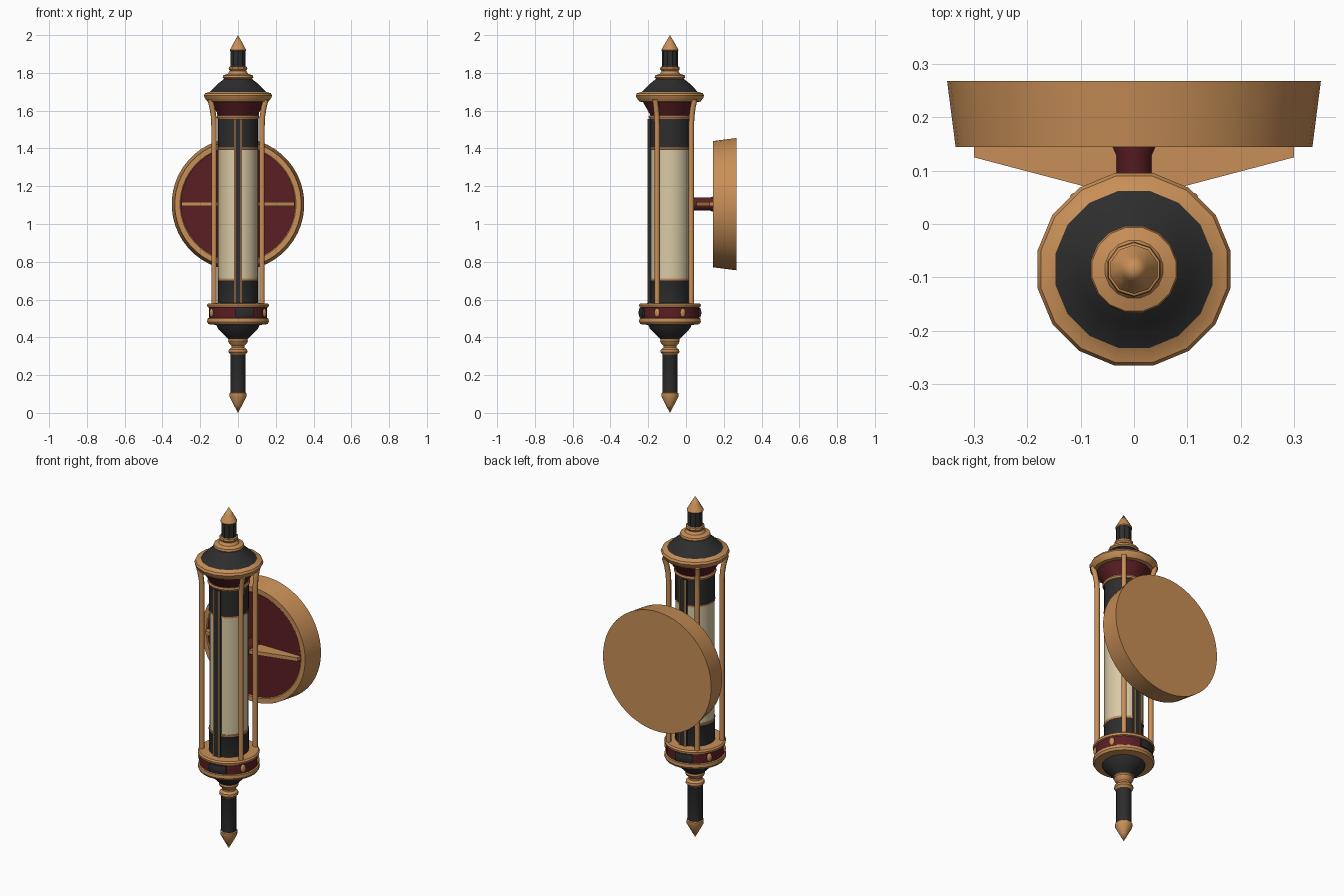
import bpy, bmesh, math
from mathutils import Matrix, Vector

if "Cube" in bpy.data.objects:
    bpy.data.objects.remove(bpy.data.objects["Cube"])

AX = -0.085      # y of the lantern axis
PZ = 1.105       # height of the wall plate centre


def material(name, rgb):
    m = bpy.data.materials.new(name)
    m.diffuse_color = (*rgb, 1)
    m.use_nodes = True
    m.node_tree.nodes["Principled BSDF"].inputs["Base Color"].default_value = m.diffuse_color
    return m


MATS = {
    'g': material("warm brass", (0.58, 0.275, 0.095)),
    'k': material("charcoal", (0.026, 0.026, 0.026)),
    'r': material("dark red", (0.105, 0.013, 0.017)),
    'c': material("cream glass", (0.70, 0.59, 0.38)),
}
KEYS = list(MATS)


def finish(name, bm, smooth=35):
    bmesh.ops.recalc_face_normals(bm, faces=bm.faces)
    me = bpy.data.meshes.new(name)
    bm.to_mesh(me)
    bm.free()
    for k in KEYS:
        me.materials.append(MATS[k])
    ob = bpy.data.objects.new(name, me)
    bpy.context.collection.objects.link(ob)
    bpy.ops.object.select_all(action='DESELECT')
    ob.select_set(True)
    bpy.context.view_layer.objects.active = ob
    if smooth:
        bpy.ops.object.shade_smooth_by_angle(angle=math.radians(smooth))
    return ob


def lathe(name, profile, colours, segs=16, mat=None, phase=0.5):
    """Turn (radius, height) points round z; one colour letter per step."""
    bm = bmesh.new()
    rings = []
    for r, z in profile:
        if r < 1e-5:
            rings.append([bm.verts.new((0, 0, z))] * segs)
        else:
            rings.append([bm.verts.new((r * math.cos(a), r * math.sin(a), z)) for a in
                          ((i + phase) * math.tau / segs for i in range(segs))])
    for lo, hi, c in zip(rings, rings[1:], colours):
        for i in range(segs):
            j = (i + 1) % segs
            f = bm.faces.new(list(dict.fromkeys((lo[i], lo[j], hi[j], hi[i]))))
            f.material_index = KEYS.index(c)
    bm.transform(mat or Matrix.Translation((0, AX, 0)))
    return finish(name, bm)


def box(name, centre, size, c):
    bm = bmesh.new()
    bmesh.ops.create_cube(bm, size=1)
    bm.transform(Matrix.Translation(centre) @ Matrix.Diagonal((*size, 1)))
    for f in bm.faces:
        f.material_index = KEYS.index(c)
    return finish(name, bm, 0)


# Top finial: spike, dark neck and brass collar
lathe("top_finial",
      [(0, 2.0), (0.024, 1.96), (0.046, 1.92), (0.042, 1.915), (0.042, 1.835), (0.05, 1.832),
       (0.052, 1.82), (0.044, 1.81), (0.046, 1.80), (0, 1.80)], "gggkggggg", 10)

# Roof cap: collar, dark cone, brass rim, red funnel underneath
lathe("roof_cap",
      [(0, 1.815), (0.045, 1.81), (0.055, 1.795), (0.08, 1.787), (0.083, 1.775), (0.075, 1.768),
       (0.105, 1.745), (0.15, 1.70), (0.178, 1.692), (0.184, 1.68), (0.180, 1.668), (0.165, 1.648),
       (0.145, 1.645), (0.105, 1.575), (0, 1.575)], "gggggkkgggggrr", 16)

# Tube: brass ring, dark ends, cream glass
lathe("lantern_tube",
      [(0, 1.578), (0.110, 1.575), (0.114, 1.566), (0.110, 1.557), (0.106, 1.555), (0.106, 1.405),
       (0.107, 1.405), (0.107, 1.396), (0.104, 1.395), (0.104, 0.712), (0.107, 0.711), (0.107, 0.702),
       (0.106, 0.70), (0.106, 0.57), (0, 0.57)], "ggggkgggcgggkk", 24)

# Base: brass rings around a red band, dark cone below
lathe("base_drum",
      [(0, 0.582), (0.158, 0.58), (0.165, 0.572), (0.163, 0.560), (0.156, 0.557), (0.156, 0.503),
       (0.163, 0.50), (0.165, 0.482), (0.158, 0.470), (0.115, 0.465), (0.108, 0.448), (0.055, 0.393),
       (0.05, 0.39), (0, 0.39)], "ggggrggggkkgg", 24)

# Bottom finial: turned brass neck, dark grip, spike
lathe("bottom_finial",
      [(0.05, 0.40), (0.054, 0.380), (0.048, 0.368), (0.036, 0.355), (0.036, 0.345), (0.05, 0.335),
       (0.052, 0.322), (0.042, 0.312), (0.041, 0.31), (0.041, 0.108), (0.046, 0.104), (0.046, 0.085),
       (0.022, 0.04), (0, 0.0)], "ggggggggkgggg", 12)

# Dark staves with brass edging, front and back of the tube
for side, label in ((-1, "front"), (1, "back")):
    box(label + "_stave", (0, AX + side * 0.104, 1.068), (0.044, 0.022, 0.976), 'k')
    for s in (-1, 1):
        box(label + "_stave_edging", (s * 0.018, AX + side * 0.106, 1.068), (0.007, 0.024, 0.976), 'g')

# Cage rods flaring outwards under the roof
for sx in (-1, 1):
    for x, y in ((0.127, -0.068), (0.093, 0.113)):
        cu = bpy.data.curves.new("cage_rod", 'CURVE')
        cu.dimensions = '3D'
        cu.bevel_depth = 0.0145
        cu.bevel_resolution = 2
        cu.use_fill_caps = True
        path = [(1, 0.565), (1, 1.52), (1.02, 1.57), (1.08, 1.62), (1.16, 1.66)]
        sp = cu.splines.new('POLY')
        sp.points.add(len(path) - 1)
        for p, (k, z) in zip(sp.points, path):
            p.co = (sx * x * k, AX + y * k, z, 1)
        sp.use_smooth = True
        cu.materials.append(MATS['g'])
        ob = bpy.data.objects.new("cage_rod", cu)
        bpy.context.collection.objects.link(ob)
        bpy.ops.object.select_all(action='DESELECT')
        ob.select_set(True)
        bpy.context.view_layer.objects.active = ob
        bpy.ops.object.convert(target='MESH')

# Oval brass studs on the red band
for a in (26, 154, 206, 334):
    a = math.radians(a)
    bm = bmesh.new()
    bmesh.ops.create_uvsphere(bm, u_segments=12, v_segments=8, radius=1)
    bm.transform(Matrix.Translation((0.155 * math.cos(a), AX + 0.155 * math.sin(a), 0.53))
                 @ Matrix.Rotation(a, 4, 'Z') @ Matrix.Diagonal((0.010, 0.015, 0.024, 1)))
    finish("band_stud", bm)

# Dark raised panels on the band, front and back
for turn in (0, math.pi):
    bm = bmesh.new()
    n = 4
    cols = []
    for i in range(n + 1):
        a = math.radians(-95 + 35 * i / n) + turn
        d = Vector((math.cos(a), math.sin(a), 0))
        cols.append([bm.verts.new(d * r + Vector((0, AX, z)))
                     for r, z in ((0.145, 0.502), (0.162, 0.506), (0.168, 0.53), (0.162, 0.554), (0.145, 0.558))])
    for p, q in zip(cols, cols[1:]):
        for i in range(4):
            bm.faces.new((p[i], q[i], q[i + 1], p[i + 1]))
    for end in (cols[0], cols[-1]):
        bm.faces.new(end)
    for f in bm.faces:
        f.material_index = KEYS.index('k')
    finish("band_panel", bm)

# Wall plate: brass dish with a red inset face (turned about y)
TO_Y = Matrix.Translation((0, 0, PZ)) @ Matrix.Rotation(-math.pi / 2, 4, 'X')
lathe("wall_plate",
      [(0, 0.150), (0.302, 0.150), (0.307, 0.145), (0.335, 0.144), (0.351, 0.268), (0, 0.268)],
      "rgggg", 48, TO_Y)

# Stem joining plate and lantern
lathe("wall_stem", [(0.035, 0.0), (0.035, 0.128), (0.042, 0.145), (0.042, 0.155)], "rrr", 16, TO_Y)

# Tapered horizontal bracket fin
bm = bmesh.new()
outline = [(-0.3, 0.155), (-0.3, 0.125), (0, 0.046), (0.3, 0.125), (0.3, 0.155)]
face = bm.faces.new([bm.verts.new((x, y, 1.094)) for x, y in outline])
ext = bmesh.ops.extrude_face_region(bm, geom=[face])
bmesh.ops.translate(bm, vec=(0, 0, 0.022),
                    verts=[v for v in ext["geom"] if isinstance(v, bmesh.types.BMVert)])
finish("bracket_fin", bm, 0)
